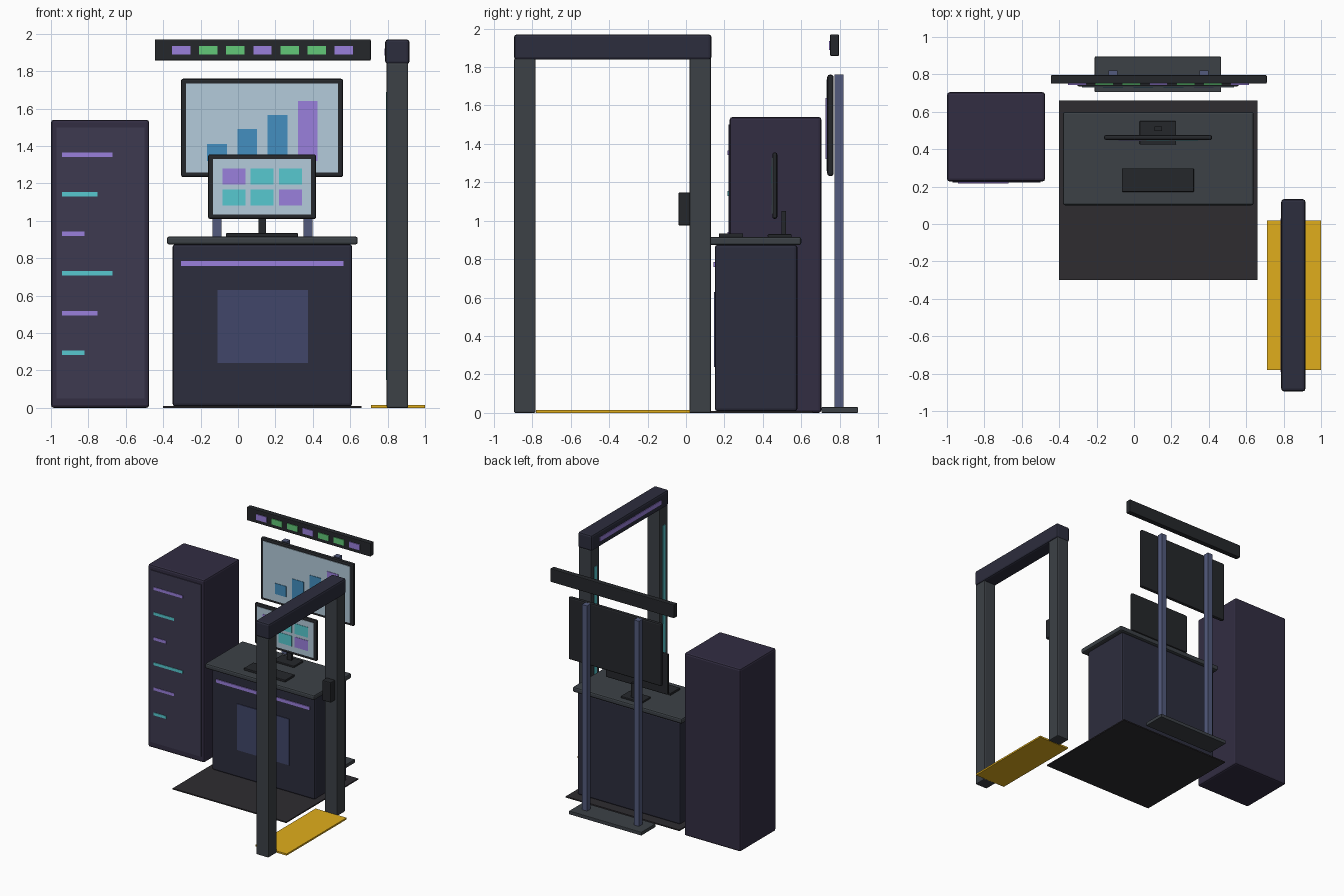
import bpy, bmesh

if "Cube" in bpy.data.objects:
    bpy.data.objects.remove(bpy.data.objects["Cube"])

def material(name, hexcode):
    rgb = [int(hexcode[i:i + 2], 16) / 255 for i in (0, 2, 4)]
    m = bpy.data.materials.new(name)
    m.diffuse_color = [c / 12.92 if c < 0.04 else ((c + 0.055) / 1.055) ** 2.4 for c in rgb] + [1]
    m.use_nodes = True
    m.node_tree.nodes["Principled BSDF"].inputs["Base Color"].default_value = m.diffuse_color
    return m

BLACK = material("black_plastic", "25272b")
GREY = material("grey_metal", "3c4146")
MAT = material("floor_mat", "2e2c30")
NAVY = material("navy_panel", "2c2d3d")
PLUM = material("plum_panel", "322d42")
FRONT = material("rack_front", "3d3a50")
SLATE = material("slate_panel", "41466a")
POLE = material("pole_metal", "535b7d")
GLASS = material("screen_glass", "b3cbdb")
PURPLE = material("purple_light", "9a80dc")
TEAL = material("teal_light", "57c9d0")
GREEN = material("green_light", "62c878")
BLUE = material("blue_chart", "438fc0")
YELLOW = material("yellow_mat", "e0ae1c")

def box(name, x, y, z, mat, bevel=0.0):
    """Box from (min, max) ranges, with optional rounded edges."""
    bm = bmesh.new()
    bmesh.ops.create_cube(bm, size=1)
    for v in bm.verts:
        v.co = [r[0] if c < 0 else r[1] for c, r in zip(v.co, (x, y, z))]
    me = bpy.data.meshes.new(name)
    bm.to_mesh(me)
    bm.free()
    me.materials.append(mat)
    ob = bpy.data.objects.new(name, me)
    bpy.context.collection.objects.link(ob)
    if bevel:
        b = ob.modifiers.new("bevel", 'BEVEL')
        b.width, b.segments = bevel, 2
    return ob

# Cabinet with status lines
box("cabinet", (-1, -0.475), (0.227, 0.705), (0, 1.54), PLUM, 0.015)
box("cabinet_front", (-0.97, -0.5), (0.221, 0.235), (0.05, 1.5), FRONT)
for i in range(6):
    z = 1.353 - 0.2115 * i
    box(f"cabinet_line_{i}", (-0.94, (-0.67, -0.75, -0.822)[i % 3]), (0.217, 0.225),
        (z - 0.012, z + 0.012), TEAL if i % 2 else PURPLE)

# Desk on its mat
box("desk_mat", (-0.4, 0.66), (-0.3, 0.66), (0, 0.01), MAT)
box("desk_body", (-0.35, 0.61), (0.15, 0.58), (0.008, 0.875), NAVY, 0.015)
box("desk_top", (-0.38, 0.64), (0.10, 0.60), (0.873, 0.916), GREY, 0.012)
box("desk_light", (-0.305, 0.565), (0.143, 0.155), (0.758, 0.785), PURPLE)
box("desk_panel", (-0.11, 0.375), (0.145, 0.155), (0.24, 0.63), SLATE)
box("keyboard", (-0.065, 0.32), (0.172, 0.297), (0.914, 0.934), BLACK, 0.004)

# Desk monitor with tiles
box("monitor_base", (0.03, 0.225), (0.425, 0.55), (0.914, 0.93), BLACK, 0.004)
box("monitor_neck", (0.11, 0.15), (0.497, 0.52), (0.92, 1.05), BLACK)
box("monitor_frame", (-0.16, 0.418), (0.449, 0.475), (1.01, 1.355), BLACK, 0.01)
box("monitor_screen", (-0.133, 0.391), (0.446, 0.455), (1.035, 1.33), GLASS)
for r in range(2):
    for c in range(3):
        x, z = -0.082 + 0.15 * c, 1.194 - 0.113 * r
        box(f"monitor_tile_{r}_{c}", (x, x + 0.123), (0.443, 0.449), (z, z + 0.087),
            PURPLE if (r, c) in ((0, 0), (1, 2)) else TEAL)

# Large display with bar chart on a two-pole stand
box("display_frame", (-0.305, 0.562), (0.735, 0.768), (1.233, 1.76), BLACK, 0.012)
box("display_screen", (-0.278, 0.535), (0.731, 0.745), (1.258, 1.735), GLASS)
for i, top in enumerate((1.41, 1.49, 1.565, 1.64)):
    x = -0.166 + 0.162 * i
    box(f"chart_bar_{i}", (x, x + 0.106), (0.727, 0.735), (1.32, top), PURPLE if i == 3 else BLUE)
box("stand_base", (-0.21, 0.465), (0.705, 0.895), (0, 0.03), GREY, 0.004)
for side, x in (("left", -0.135), ("right", 0.349)):
    box(f"stand_pole_{side}", (x, x + 0.048), (0.772, 0.82), (0.025, 1.76), POLE)

# Overhead signal bar
box("signal_bar", (-0.445, 0.71), (0.75, 0.796), (1.857, 1.97), BLACK, 0.006)
for i in range(7):
    x = -0.353 + 0.145 * i
    box(f"signal_lamp_{i}", (x, x + 0.098), (0.744, 0.755), (1.888, 1.936),
        GREEN if i % 3 else PURPLE)

# Walk-through gate
box("gate_mat", (0.71, 1.0), (-0.78, 0.02), (0, 0.014), YELLOW)
for name, y in (("front", -0.895), ("back", 0.018)):
    box(f"gate_post_{name}", (0.795, 0.91), (y, y + 0.113), (0, 1.845), GREY, 0.008)
    box(f"gate_light_{name}", (0.79, 0.80), (y + 0.041, y + 0.072), (0.15, 1.69), TEAL)
box("gate_beam", (0.787, 0.917), (-0.895, 0.133), (1.838, 1.97), NAVY, 0.015)
box("gate_beam_light", (0.782, 0.795), (-0.79, 0.03), (1.885, 1.92), PURPLE)
box("card_reader", (0.812, 0.893), (-0.04, 0.022), (0.975, 1.147), BLACK, 0.008)
